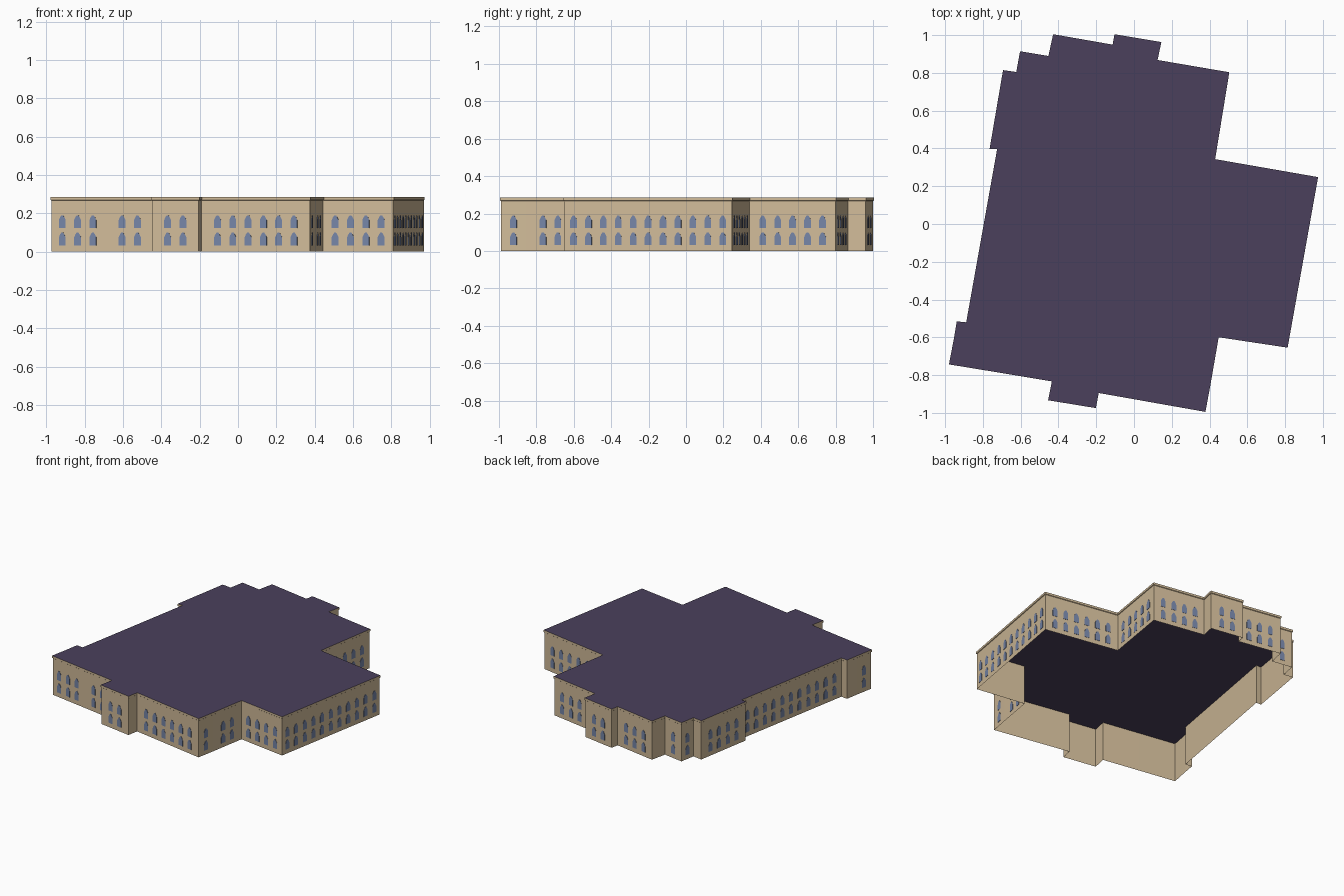
import bpy, bmesh
from mathutils import Vector

cube = bpy.data.objects.get("Cube")
if cube:
    bpy.data.objects.remove(cube, do_unlink=True)


def material(name, color):
    mat = bpy.data.materials.new(name)
    mat.use_nodes = True
    mat.diffuse_color = (*color, 1)
    mat.node_tree.nodes["Principled BSDF"].inputs["Base Color"].default_value = (*color, 1)
    return mat


def make_object(name, bm, mat):
    mesh = bpy.data.meshes.new(name)
    bm.to_mesh(mesh)
    bm.free()
    mesh.materials.append(mat)
    obj = bpy.data.objects.new(name, mesh)
    bpy.context.collection.objects.link(obj)
    return obj


stone = material("tan stone", (0.64, 0.50, 0.32))
slate = material("purple slate", (0.069, 0.051, 0.107))
glass = material("blue glass", (0.18, 0.235, 0.39))

HEIGHT = 0.285
LEDGE = 0.004
PITCH = 0.081

# Footprint corners, counterclockwise, with window columns on the wall that follows
plan = [
    (-0.975, -0.74, 3), (-0.70, -0.785, 2), (-0.43, -0.83, 0), (-0.45, -0.93, 2),
    (-0.205, -0.97, 0), (-0.19, -0.89, 6), (0.375, -0.99, 1), (0.40, -0.855, 2),
    (0.445, -0.595, 4), (0.81, -0.65, 11), (0.97, 0.245, 6), (0.425, 0.34, 5),
    (0.50, 0.80, 4), (0.12, 0.865, 0), (0.14, 0.96, 2), (-0.10, 1.0, 0),
    (-0.11, 0.945, 3), (-0.425, 1.0, 0), (-0.45, 0.885, 1), (-0.60, 0.91, 1),
    (-0.62, 0.80, 0), (-0.69, 0.81, 4), (-0.76, 0.40, 0), (-0.72, 0.40, 11),
    (-0.885, -0.525, 0), (-0.935, -0.52, 0), (-0.95, -0.61, 1),
]
corners = [Vector((x, y, 0)) for x, y, n in plan]
columns = [n for x, y, n in plan]
count = len(corners)


def outward(i):
    d = (corners[(i + 1) % count] - corners[i % count]).normalized()
    return Vector((d.y, -d.x, 0))


def outline(offset, z):
    """Footprint pushed outward with mitred corners."""
    points = []
    for i, p in enumerate(corners):
        a, b = outward(i - 1), outward(i)
        points.append(p + (a + b) * offset / (1 + a.dot(b)) + Vector((0, 0, z)))
    return points


def shell(name, rings, mat, cap=False):
    """Bands joining successive outlines, optionally closed on top."""
    bm = bmesh.new()
    loops = [[bm.verts.new(p) for p in outline(*ring)] for ring in rings]
    for low, high in zip(loops, loops[1:]):
        for i in range(count):
            j = (i + 1) % count
            bm.faces.new((low[i], low[j], high[j], high[i]))
    if cap:
        bm.faces.new(loops[-1])
    return make_object(name, bm, mat)


# Walls, open underneath, with a slim cornice and a flat roof
shell("walls", [(0, 0), (0, HEIGHT)], stone)
shell("cornice", [(0, HEIGHT - 0.018), (LEDGE, HEIGHT - 0.015), (LEDGE, HEIGHT)], stone)
shell("roof", [(LEDGE, HEIGHT)], slate, cap=True)

# Arched windows in two storeys: shouldered profile mirrored about the centre line
half = [(0.018, 0), (0.018, 0.043), (0.012, 0.056), (0.005, 0.067)]
profile = half + [(-x, z) for x, z in reversed(half)]
bm = bmesh.new()
for i, n in enumerate(columns):
    normal = outward(i)
    a, b = corners[i], corners[(i + 1) % count]
    along = (b - a).normalized()
    for k in range(n):
        middle = (a + b) / 2 + along * PITCH * (k - (n - 1) / 2)
        for sill in (0.032, 0.122):
            base = [middle + along * x + Vector((0, 0, sill + z)) for x, z in profile]
            front = [bm.verts.new(p + normal * 0.002) for p in base]
            back = [bm.verts.new(p) for p in base]
            bm.faces.new(front)
            for s in range(len(front)):
                t = (s + 1) % len(front)
                bm.faces.new((back[s], back[t], front[t], front[s]))
make_object("windows", bm, glass)
